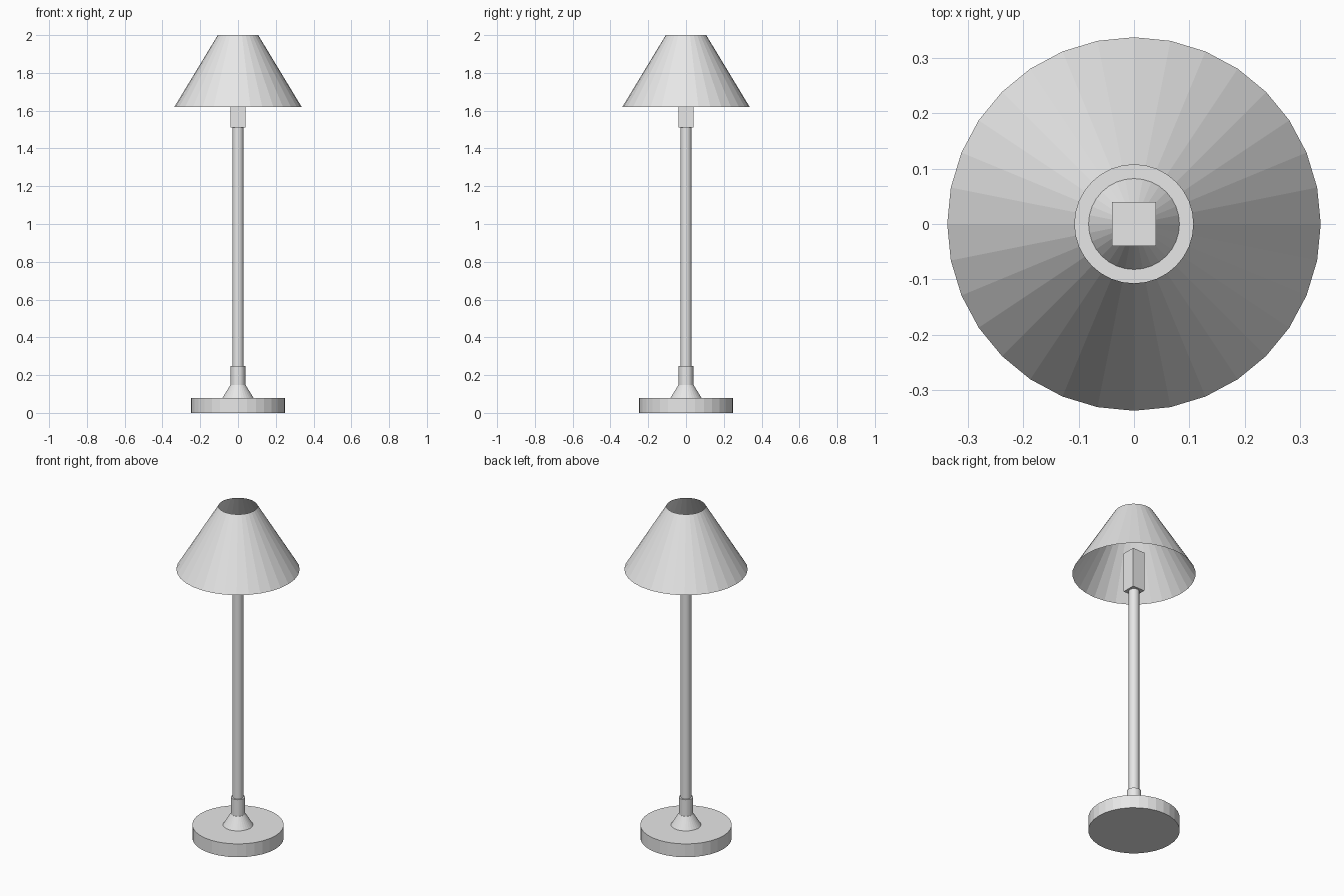
import bpy

if "Cube" in bpy.data.objects:
    bpy.data.objects.remove(bpy.data.objects["Cube"], do_unlink=True)

grey = bpy.data.materials.new("light_grey")
grey.use_nodes = True
grey.diffuse_color = (0.8, 0.8, 0.8, 1)
grey.node_tree.nodes["Principled BSDF"].inputs["Base Color"].default_value = (0.8, 0.8, 0.8, 1)


def finish(name):
    obj = bpy.context.object
    obj.name = name
    obj.data.materials.append(grey)
    return obj


def round_part(name, bottom_radius, top_radius, z0, z1, fill="NGON"):
    """Upright 32-sided cylinder or cone between two heights."""
    bpy.ops.mesh.primitive_cone_add(
        vertices=32, radius1=bottom_radius, radius2=top_radius,
        depth=z1 - z0, end_fill_type=fill, location=(0, 0, (z0 + z1) / 2))
    return finish(name)


# Foot and stem
round_part("base", 0.25, 0.25, 0, 0.08)
round_part("base_flare", 0.082, 0.04, 0.08, 0.148)
round_part("collar", 0.039, 0.039, 0.148, 0.248)
round_part("pole", 0.029, 0.029, 0.248, 1.515)

# Square bulb socket
bpy.ops.mesh.primitive_cube_add(size=1, location=(0, 0, 1.63))
socket = finish("socket")
socket.scale = (0.08, 0.08, 0.24)

# Thin shade, open at both ends
round_part("lampshade", 0.337, 0.107, 1.62, 2, fill="NOTHING")
